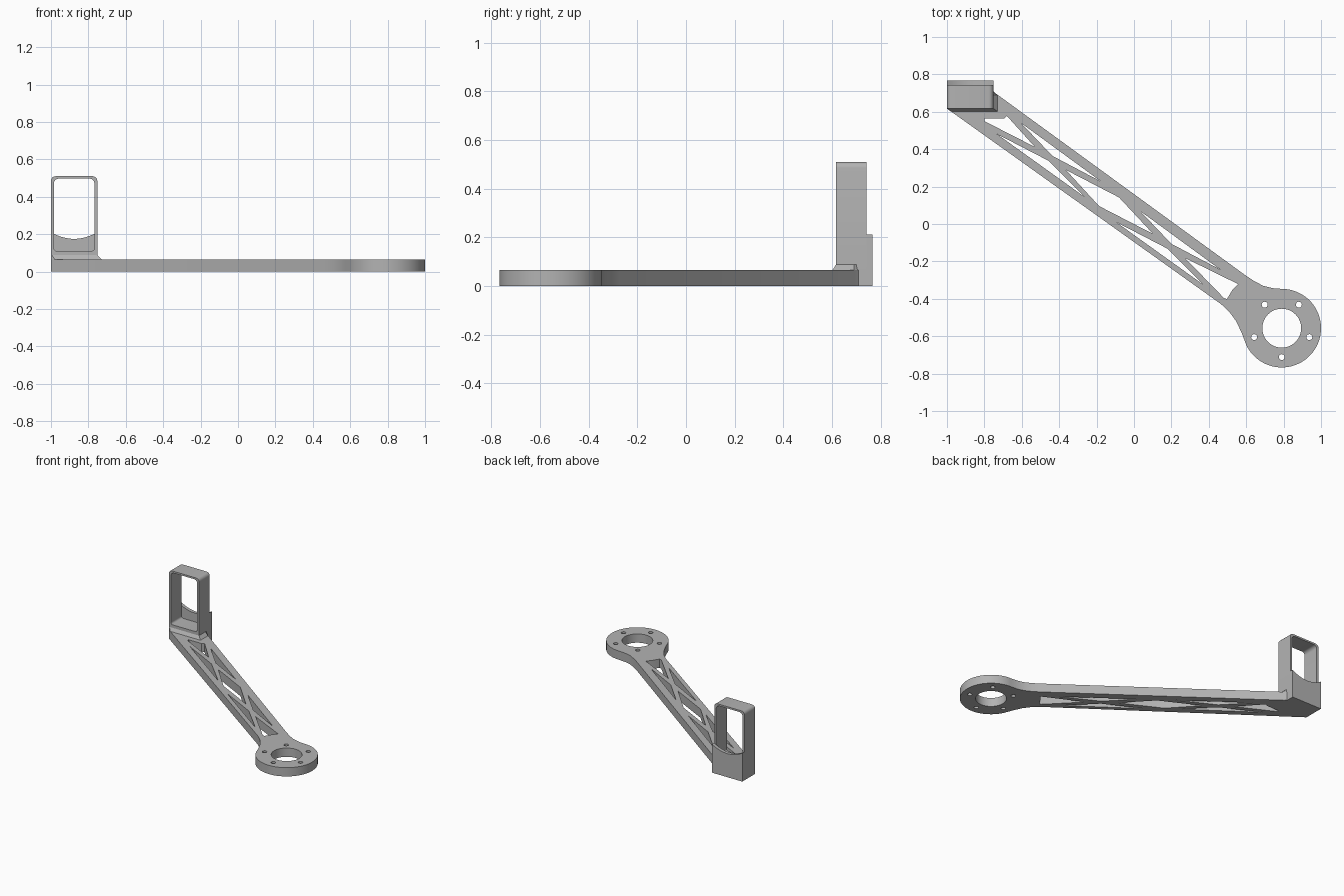
import bpy, bmesh
from math import cos, sin, radians, pi

cube = bpy.data.objects.get("Cube")
if cube:
    bpy.data.objects.remove(cube)

grey = bpy.data.materials.new("plain grey")
grey.use_nodes = True
colour = (0.45, 0.45, 0.45, 1)
grey.diffuse_color = colour
grey.node_tree.nodes["Principled BSDF"].inputs["Base Color"].default_value = colour


def arc(cx, cy, r, start, end, steps):
    """Points along a circular arc, angles in degrees."""
    angles = [radians(start + (end - start) * i / steps) for i in range(steps + 1)]
    return [(cx + r * cos(a), cy + r * sin(a)) for a in angles]


def circle(cx, cy, r, steps):
    return arc(cx, cy, r, 0, 360, steps)[:-1]


def rounded_rect(x0, x1, y0, y1, r_bottom, r_top):
    pts = []
    for x, y, r, a in ((x1, y1, r_top, 0), (x0, y1, r_top, 90),
                       (x0, y0, r_bottom, 180), (x1, y0, r_bottom, 270)):
        sx, sy = (1 if x == x1 else -1), (1 if y == y1 else -1)
        pts += arc(x - sx * r, y - sy * r, r, a, a + 90, 5) if r else [(x, y)]
    return pts


def finish(obj):
    bm = bmesh.new()
    bm.from_mesh(obj.data)
    bmesh.ops.remove_doubles(bm, verts=bm.verts, dist=0.0001)
    bmesh.ops.recalc_face_normals(bm, faces=bm.faces)
    bm.to_mesh(obj.data)
    bm.free()
    obj.data.materials.clear()
    obj.data.materials.append(grey)
    bpy.ops.object.select_all(action="DESELECT")
    obj.select_set(True)
    bpy.context.view_layer.objects.active = obj
    bpy.ops.object.shade_smooth_by_angle(angle=radians(30))


def plate(name, loops, low, high, upright=False):
    """Extrude an outline with holes along z, or along y when upright."""
    curve = bpy.data.curves.new(name, "CURVE")
    curve.dimensions = "2D"
    curve.fill_mode = "BOTH"
    curve.extrude = (high - low) / 2
    for loop in loops:
        spline = curve.splines.new("POLY")
        spline.points.add(len(loop) - 1)
        for point, (x, y) in zip(spline.points, loop):
            point.co = (x, y, 0, 1)
        spline.use_cyclic_u = True
    obj = bpy.data.objects.new(name, curve)
    bpy.context.collection.objects.link(obj)
    mid = (low + high) / 2
    obj.location = (0, mid, 0) if upright else (0, 0, mid)
    obj.rotation_euler.x = pi / 2 if upright else 0
    bpy.ops.object.select_all(action="DESELECT")
    obj.select_set(True)
    bpy.context.view_layer.objects.active = obj
    bpy.ops.object.convert(target="MESH")
    finish(bpy.context.view_layer.objects.active)


def shifted(loop):
    return [(x + 0.636, y - 0.47) for x, y in loop]


# Arm, mounting flange and foot of the bracket share one flat plate
THICK = 0.065
LEFT, RIGHT, FRONT, STEP, BACK = -1, -0.752, 0.617, 0.742, 0.767
FX, FY = 0.79, -0.557

outline = [(LEFT, FRONT), (LEFT, BACK), (RIGHT, BACK), (RIGHT, 0.71), (-0.735, 0.695),
           (0.594, -0.273), (0.64, -0.304), (0.69, -0.33), (0.74, -0.343)]
outline += arc(FX, FY, 0.21, 90, -155, 60)
outline += [(0.575, -0.58), (0.545, -0.518), (0.51, -0.47), (0.465, -0.428)]

# Openings of the crossed lattice
end_gap = [(-0.8, 0.564), (-0.695, 0.564), (-0.68, 0.578), (-0.53, 0.412), (-0.8, 0.55)]
upper_gap = [(-0.604, 0.54), (-0.176, 0.227), (-0.436, 0.364)]
lower_gap = [(-0.733, 0.481), (-0.455, 0.337), (-0.267, 0.147)]
middle_gap = [(-0.364, 0.289), (-0.08, 0.142), (0.102, -0.053), (-0.187, 0.096)]
flange_gap = [(0.273, -0.182), (0.556, -0.321), (0.529, -0.348), (0.497, -0.401), (0.481, -0.396)]
gaps = [end_gap, upper_gap, lower_gap, middle_gap,
        shifted(upper_gap), shifted(lower_gap), flange_gap]

# Centre bore and five bolt holes
bores = [circle(FX, FY, 0.104, 48)]
for i in range(5):
    a = radians(72 * i - 90)
    bores.append(circle(FX + 0.155 * cos(a), FY + 0.155 * sin(a), 0.016, 16))

plate("lattice_arm", [outline] + gaps + bores, 0, THICK)

# Upright frame with a rounded window
plate("bracket_frame",
      [rounded_rect(LEFT, RIGHT, THICK, 0.51, 0, 0.025),
       rounded_rect(LEFT + 0.016, RIGHT - 0.016, 0.11, 0.497, 0.015, 0.025)],
      FRONT, STEP, upright=True)

# Low rear wall with a dished top edge
cx, half, dip = (LEFT + RIGHT) / 2, (RIGHT - LEFT) / 2, 0.036
steps = [i / 8 - 1 for i in range(17)]
dish = [(cx + half * t, 0.211 - dip * (1 - t * t)) for t in steps]
plate("bracket_rear_wall", [[(RIGHT, THICK), (LEFT, THICK)] + dish],
      STEP, BACK, upright=True)

# Sloping skirt where the frame meets the arm
bottom = [(LEFT, FRONT), (-0.98, 0.602), (-0.73, 0.602), (-0.73, 0.69), (RIGHT, 0.705), (LEFT, 0.705)]
top = [(LEFT, FRONT), (-0.995, FRONT), (RIGHT, FRONT), (RIGHT, 0.69), (RIGHT, 0.7), (LEFT, 0.7)]
bm = bmesh.new()
low = [bm.verts.new((x, y, THICK)) for x, y in bottom]
high = [bm.verts.new((x, y, 0.088)) for x, y in top]
bm.faces.new(low[::-1])
bm.faces.new(high)
for i in range(len(low)):
    j = (i + 1) % len(low)
    bm.faces.new((low[i], low[j], high[j], high[i]))
mesh = bpy.data.meshes.new("bracket_skirt")
bm.to_mesh(mesh)
bm.free()
skirt = bpy.data.objects.new("bracket_skirt", mesh)
bpy.context.collection.objects.link(skirt)
finish(skirt)
